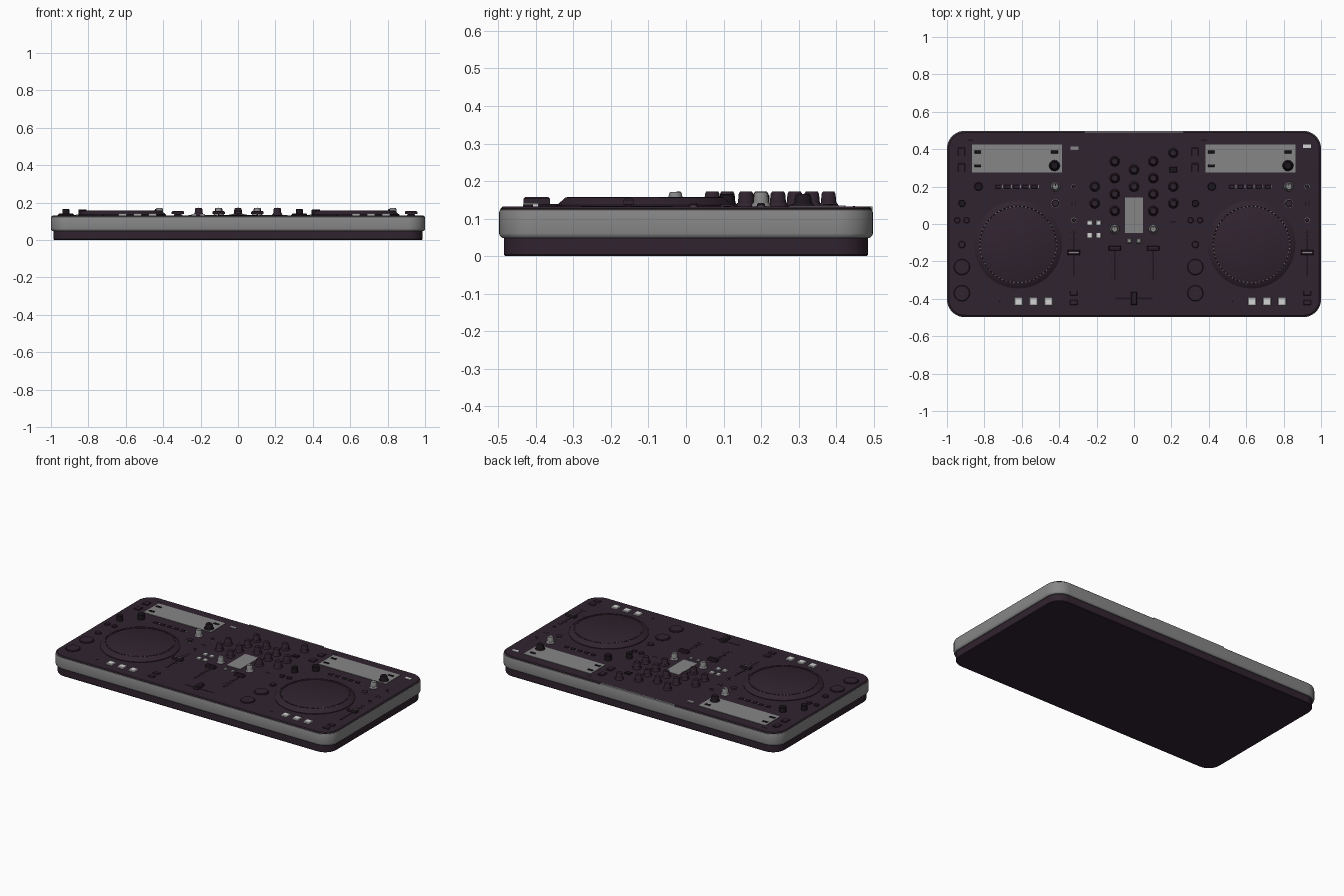
import bpy, bmesh, math

if "Cube" in bpy.data.objects:
    bpy.data.objects.remove(bpy.data.objects["Cube"])


def mat(name, c):
    m = bpy.data.materials.new(name)
    m.diffuse_color = (*c, 1)
    m.use_nodes = True
    m.node_tree.nodes["Principled BSDF"].inputs["Base Color"].default_value = m.diffuse_color
    return m


DARK = mat("dark plum plastic", (0.030, 0.017, 0.028))
BLACK = mat("black trim", (0.012, 0.008, 0.012))
GRAY = mat("mid gray", (0.24, 0.24, 0.24))
WHITE = mat("pale gray", (0.66, 0.66, 0.66))
Z = 0.132   # height of the control surface


def finish(name, bm, m, angle=0.6):
    bmesh.ops.recalc_face_normals(bm, faces=bm.faces)
    for f in bm.faces:
        f.smooth = True
    for e in bm.edges:
        e.smooth = e.calc_face_angle(0) < angle
    me = bpy.data.meshes.new(name)
    bm.to_mesh(me)
    bm.free()
    me.materials.append(m)
    ob = bpy.data.objects.new(name, me)
    bpy.context.collection.objects.link(ob)
    return ob


def loft(name, rings, m):
    """Skin a stack of equal-length loops and cap both ends."""
    bm = bmesh.new()
    vs = [[bm.verts.new(p) for p in r] for r in rings]
    n = len(vs[0])
    for a, b in zip(vs, vs[1:]):
        for i in range(n):
            bm.faces.new((a[i], a[(i + 1) % n], b[(i + 1) % n], b[i]))
    bm.faces.new(vs[0][::-1])
    bm.faces.new(vs[-1])
    return finish(name, bm, m)


def slab(name, levels, m, hx=1.0, hy=0.498, r=0.095, n=10):
    """Rounded rectangle slab, levels = (z, inset)."""
    rings = []
    for z, s in levels:
        ring = []
        for k, (sx, sy) in enumerate([(1, 1), (-1, 1), (-1, -1), (1, -1)]):
            for i in range(n + 1):
                a = (k + i / n) * math.pi / 2
                ring.append((sx * (hx - r) + (r - s) * math.cos(a),
                             sy * (hy - r) + (r - s) * math.sin(a), z))
        rings.append(ring)
    return loft(name, rings, m)


def lathe(name, x, y, prof, m, n=28):
    return loft(name, [[(x + r * math.cos(2 * math.pi * i / n),
                         y + r * math.sin(2 * math.pi * i / n), z) for i in range(n)]
                       for r, z in prof], m)


def box(name, x, y, w, d, z1, m, z0=0.125, t=0.0):
    def ring(z, s):
        return [(x + sx * (w / 2 - s), y + sy * (d / 2 - s), z)
                for sx, sy in ((-1, -1), (1, -1), (1, 1), (-1, 1))]
    return loft(name, [ring(z0, 0), ring(z1 - t, 0), ring(z1, t)] if t
                else [ring(z0, 0), ring(z1, 0)], m)


def knob(name, x, y, m=DARK, r=0.026, top=0.172):
    lathe(name + "_skirt", x, y, [(r + 0.005, 0.125), (r + 0.005, 0.136), (r + 0.001, 0.142)], m)
    lathe(name, x, y, [(r, 0.14), (r * 0.88, top - 0.006), (r * 0.72, top)], m)
    # pointer line on the cap
    box(name + "_pointer", x, y + r * 0.4, 0.004, r * 0.5, top + 0.0005, BLACK, top - 0.002)


def button(name, x, y, r, m=DARK, ring=None, top=0.141):
    if ring:
        lathe(name + "_ring", x, y, [(r + 0.003, 0.125), (r + 0.003, 0.1335)], ring)
    lathe(name, x, y, [(r, 0.125), (r, top - 0.003), (r - 0.003, top)], m)


def fader(name, x, y0, y1, yc, scale=False):
    box(name + "_slot", x, (y0 + y1) / 2, 0.009, y1 - y0, Z + 0.001, BLACK)
    box(name + "_cap", x, yc, 0.066, 0.026, 0.154, DARK, 0.138, 0.004)
    box(name + "_stem", x, yc, 0.006, 0.012, 0.14, BLACK)
    box(name + "_stripe", x, yc, 0.058, 0.004, 0.1548, GRAY if scale else BLACK, 0.152)
    for i in range(7):
        yy = y0 + 0.01 + (y1 - y0 - 0.02) * i / 6
        for s in (-1, 1):
            box(name + "_tick", x + s * 0.017, yy, 0.008, 0.002, Z + 0.0006, BLACK)


# Case: base, gray band, control panel
slab("base_tray", [(0, 0.016), (0.004, 0.013), (0.052, 0.013)], DARK)
slab("side_band", [(0.048, 0.008), (0.055, 0.001), (0.06, 0), (0.117, 0), (0.123, 0.002),
                   (0.126, 0.006)], GRAY)
slab("top_panel", [(0.122, 0.004), (0.127, 0.004), (Z, 0.01)], DARK)
box("rear_strip", 0, 0.493, 0.53, 0.008, 0.1325, GRAY, 0.12)


def deck(side, ox):
    # jog wheel with rim, platter and tick ring
    cx, cy = ox - 0.62, -0.11
    lathe(side + "_jog_rim", cx, cy,
          [(0.235, 0.125), (0.235, 0.136), (0.230, 0.139), (0.212, 0.156),
           (0.206, 0.157), (0.203, 0.153)], DARK, 72)
    lathe(side + "_jog_platter", cx, cy, [(0.197, 0.15), (0.197, 0.155), (0.193, 0.157)], DARK, 72)
    bm = bmesh.new()
    for i in range(60):
        a = 2 * math.pi * i / 60
        bm.faces.new([bm.verts.new((cx + r * math.cos(a + d), cy + r * math.sin(a + d), 0.1575))
                      for r, d in ((0.203, -0.022), (0.206, -0.022), (0.206, 0.022), (0.203, 0.022))])
    finish(side + "_jog_ticks", bm, GRAY)

    # display with edge buttons and browse knob
    box(side + "_display", ox - 0.625, 0.35, 0.48, 0.15, Z + 0.003, GRAY)
    for x, y in ((-0.835, 0.385), (-0.835, 0.312), (-0.425, 0.385)):
        box(side + "_display_button", ox + x, y, 0.036, 0.014, 0.139, BLACK, t=0.002)
    knob(side + "_browse_knob", ox - 0.425, 0.312, BLACK, 0.024, 0.166)
    knob(side + "_silver_knob", ox - 0.42, 0.2, GRAY, 0.021, 0.171)
    button(side + "_ring_button", ox - 0.42, 0.11, 0.020, DARK, GRAY)

    # left column of buttons
    for y in (0.385, 0.30):
        box(side + "_side_button", ox - 0.922, y, 0.036, 0.04, 0.139, DARK, t=0.002)
        box(side + "_side_button_edge", ox - 0.922, y + 0.026, 0.036, 0.004, Z + 0.001, BLACK)
    box(side + "_side_label", ox - 0.875, 0.448, 0.03, 0.006, Z + 0.001, BLACK)
    button(side + "_loop_knob", ox - 0.832, 0.2, 0.022, BLACK, None, 0.164)
    button(side + "_upper_knob", ox - 0.92, 0.11, 0.019, BLACK, None, 0.166)
    for x in (-0.945, -0.895):
        button(side + "_search_button", ox + x, 0.02, 0.015, DARK, BLACK)
    button(side + "_lower_button", ox - 0.92, -0.11, 0.018, DARK, BLACK)
    for y in (-0.23, -0.37):
        button(side + "_transport_button", ox - 0.92, y, 0.042, DARK, BLACK, 0.139)
    button(side + "_transport_dot", ox - 0.92, -0.37, 0.004, GRAY, None, 0.1395)

    # row of small indicators above the jog wheel
    for i in range(5):
        box(side + "_row_button", ox - 0.725 + 0.048 * i, 0.2, 0.03, 0.018, 0.137, DARK, t=0.002)
        box(side + "_row_mark", ox - 0.703 + 0.048 * i, 0.2, 0.004, 0.016, Z + 0.001, GRAY)

    # tempo column
    for y in (0.2, 0.02):
        button(side + "_tempo_button", ox - 0.322, y, 0.011, DARK, GRAY)
    for s in (-1, 1):
        box(side + "_tempo_mark", ox - 0.322 + s * 0.01, 0.11, 0.005, 0.022, Z + 0.001, BLACK)
    fader(side + "_tempo_fader", ox - 0.322, -0.28, -0.035, -0.153, True)
    for y in (-0.37, -0.42):
        box(side + "_sync_button", ox - 0.322, y, 0.04, 0.025, 0.138, DARK, t=0.002)
        box(side + "_sync_edge", ox - 0.303, y, 0.004, 0.025, Z + 0.001, BLACK)

    # cue pads
    for i in range(3):
        box(side + "_cue_pad", ox - 0.617 + 0.08 * i, -0.414, 0.042, 0.042, 0.141, WHITE, t=0.002)
    box(side + "_pad_shift", ox - 0.72, -0.414, 0.01, 0.012, Z + 0.001, BLACK)


deck("left", 0)
deck("right", 1.248)
box("left_port_plate", -0.318, 0.405, 0.042, 0.02, 0.135, GRAY)
box("right_port_plate", 0.925, 0.415, 0.042, 0.018, 0.135, WHITE)

# Mixer knobs
for s in (-1, 1):
    for y in (0.335, 0.245, 0.16, 0.07):
        knob("channel_knob", s * 0.103, y, r=0.022)
    knob("monitor_knob", s * 0.103, -0.028, GRAY, 0.02, 0.171)
    for y in (0.2, 0.11):
        knob("outer_knob", s * 0.21, y, r=0.022)
    fader("channel_fader", s * 0.103, -0.30, -0.115, -0.13)
knob("effect_knob", 0.21, 0.38, r=0.021)
for y in (0.29, 0.2):
    knob("centre_knob", 0, y, r=0.022)
box("effect_button", 0.21, 0.29, 0.04, 0.03, 0.138, BLACK, t=0.002)
box("effect_mark", 0.21, 0.012, 0.036, 0.006, Z + 0.001, BLACK)

# Level meter, monitor buttons and sampler pads
box("level_meter", 0, 0.048, 0.098, 0.19, Z + 0.003, GRAY)
for s in (-1, 1):
    box("cue_switch", s * 0.026, -0.09, 0.024, 0.026, 0.138, GRAY, t=0.003)
    for y in (0.005, -0.06):
        box("sampler_pad", -0.213 + s * 0.023, y, 0.027, 0.026, 0.14, WHITE, t=0.002)

# Crossfader
box("crossfader_slot", 0, -0.398, 0.2, 0.009, Z + 0.001, BLACK)
box("crossfader_stem", 0, -0.398, 0.012, 0.006, 0.142, BLACK)
box("crossfader_cap", 0, -0.398, 0.032, 0.07, 0.157, DARK, 0.139, 0.004)
box("crossfader_line", 0, -0.398, 0.005, 0.06, 0.158, BLACK, 0.155)
